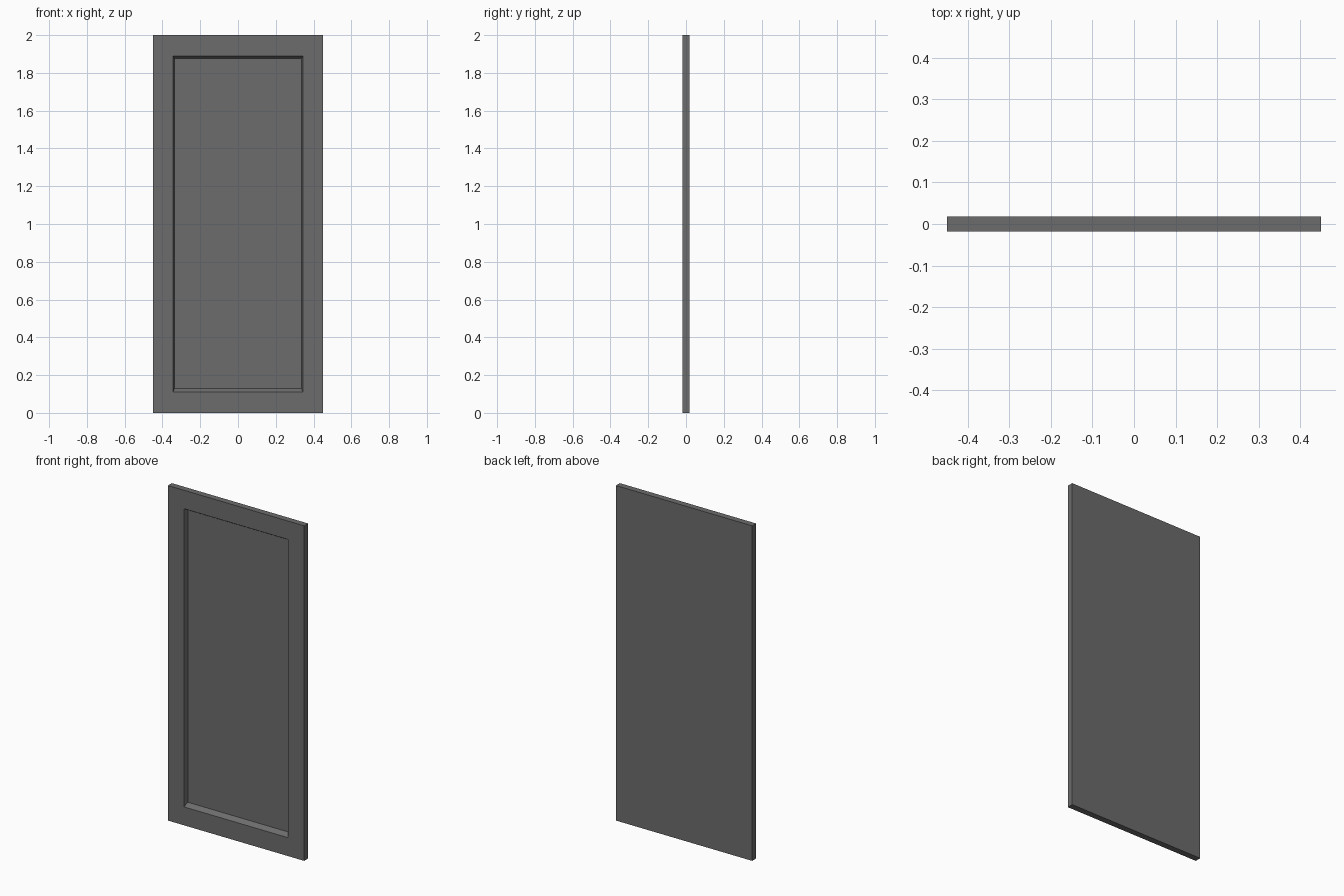
import bpy
import bmesh

default = bpy.data.objects.get("Cube")
if default:
    bpy.data.objects.remove(default, do_unlink=True)

WIDTH, HEIGHT, THICK = 0.90, 2.0, 0.037
DEPTH = 0.025

# One flat grey for the whole panel
grey = bpy.data.materials.new("dark grey")
grey.use_nodes = True
colour = (0.15, 0.15, 0.15, 1)
grey.diffuse_color = colour
bsdf = grey.node_tree.nodes["Principled BSDF"]
bsdf.inputs["Base Color"].default_value = colour
bsdf.inputs["Roughness"].default_value = 0.8


def place(face, half_width, bottom, top, y):
    """Move the four corners of a face onto an upright rectangle."""
    middle = face.calc_center_median()
    for v in face.verts:
        v.co = (half_width if v.co.x > middle.x else -half_width, y,
                top if v.co.z > middle.z else bottom)


# Slab
bm = bmesh.new()
bmesh.ops.create_cube(bm, size=1)
bmesh.ops.scale(bm, vec=(WIDTH, THICK, HEIGHT), verts=bm.verts)
bmesh.ops.translate(bm, vec=(0, 0, HEIGHT / 2), verts=bm.verts)
bm.normal_update()
front = min(bm.faces, key=lambda f: f.calc_center_median().y)

# Flat border around the recess
bmesh.ops.inset_region(bm, faces=[front], thickness=0.1)
place(front, 0.344, 0.11, 1.89, -THICK / 2)

# Recessed field with sloping walls, steepest at the sides
bmesh.ops.inset_region(bm, faces=[front], thickness=0.01)
place(front, 0.336, 0.13, 1.875, DEPTH - THICK / 2)

bmesh.ops.recalc_face_normals(bm, faces=bm.faces)
mesh = bpy.data.meshes.new("recessed_panel")
bm.to_mesh(mesh)
bm.free()
mesh.materials.append(grey)
panel = bpy.data.objects.new("recessed_panel", mesh)
bpy.context.collection.objects.link(panel)
